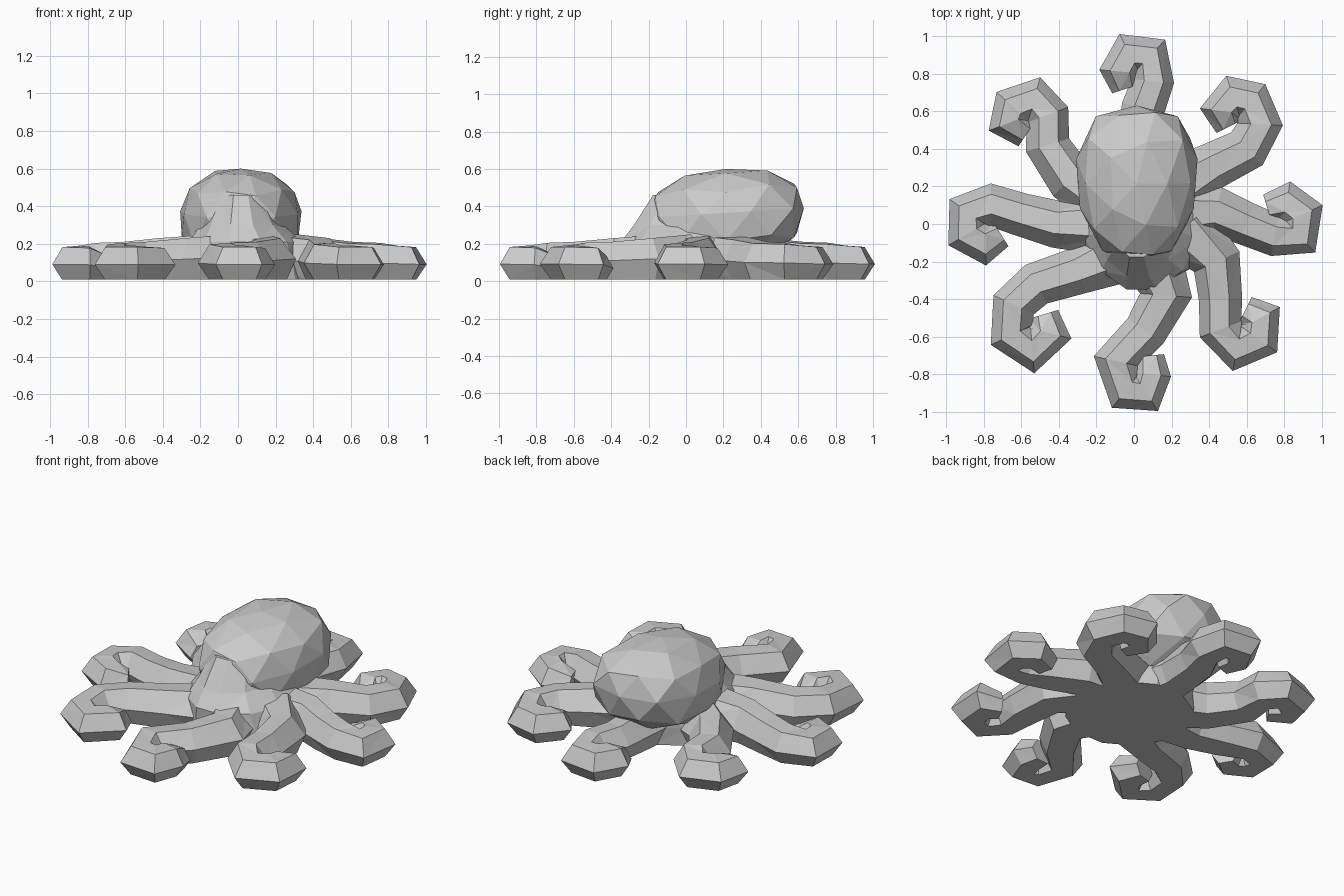
import bpy, bmesh, math
from mathutils import Vector

if "Cube" in bpy.data.objects:
    bpy.data.objects.remove(bpy.data.objects["Cube"])


def finish(name, bm):
    bmesh.ops.recalc_face_normals(bm, faces=bm.faces)
    me = bpy.data.meshes.new(name)
    bm.to_mesh(me)
    bm.free()
    ob = bpy.data.objects.new(name, me)
    bpy.context.collection.objects.link(ob)
    return ob


def loft(name, rings):
    """Skin a closed faceted solid through rings with equal point counts."""
    bm = bmesh.new()
    loops = [[bm.verts.new(p) for p in ring] for ring in rings]
    n = len(loops[0])
    for k, (a, b) in enumerate(zip(loops, loops[1:])):
        for i in range(n):
            j = (i + 1) % n
            if (i + k) % 2:
                bm.faces.new((a[i], a[j], b[j]))
                bm.faces.new((a[i], b[j], b[i]))
            else:
                bm.faces.new((a[i], a[j], b[i]))
                bm.faces.new((a[j], b[j], b[i]))
    bm.faces.new(loops[0])
    bm.faces.new(loops[-1])
    return finish(name, bm)


# flat-bottomed tentacle cross-section: sideways, height fraction
SECTION = [(-0.65, 0), (-1, 0.45), (-0.5, 0.96), (0.4, 1), (1, 0.5), (0.65, 0)]
WIDTHS = [0.17, 0.125, 0.115, 0.11, 0.108, 0.108, 0.105, 0.08]
HEIGHTS = [0.24, 0.22, 0.20, 0.195, 0.18, 0.18, 0.175, 0.13]
BASE = 0.01


def tentacle(name, path):
    pts = [Vector(p) for p in path]
    rings = []
    for i, p in enumerate(pts):
        before = (p - pts[i - 1]).normalized() if i else (pts[1] - p).normalized()
        after = (pts[i + 1] - p).normalized() if i < len(pts) - 1 else before
        d = (before + after).normalized()
        side = Vector((-d.y, d.x)) * min(1.15, 1 / max(d.dot(before), 0.5))
        ring = []
        for u, v in SECTION:
            if v == 0 and i > 2:
                u *= 0.8                      # the curl rounds off underneath
            q = p + side * u * WIDTHS[i]
            ring.append((q.x, q.y, BASE + v * HEIGHTS[i]))
        rings.append(ring)
    return loft(name, rings)


# eight curled tentacles, centre lines from root to tip
PATHS = {
    "front_tentacle": [(.08, -.15), (.17, -.38), (.06, -.57), (-.09, -.73),
                       (-.04, -.88), (.06, -.89), (.09, -.80), (.08, -.70)],
    "front_left_tentacle": [(-.05, -.14), (-.30, -.25), (-.52, -.32), (-.64, -.43),
                            (-.65, -.59), (-.54, -.67), (-.45, -.58), (-.48, -.48)],
    "front_right_tentacle": [(.27, -.02), (.44, -.20), (.46, -.40), (.46, -.56),
                             (.55, -.66), (.66, -.61), (.67, -.50), (.59, -.46)],
    "right_tentacle": [(.20, .06), (.44, .07), (.60, .00), (.75, -.06),
                       (.88, -.06), (.89, .05), (.81, .11), (.71, .08)],
    "back_right_tentacle": [(.17, .16), (.42, .31), (.60, .40), (.67, .53),
                            (.62, .65), (.53, .67), (.47, .60), (.51, .52)],
    "back_tentacle": [(.04, .15), (.03, .42), (.05, .62), (.10, .76),
                      (.08, .89), (-.02, .90), (-.07, .81), (-.04, .72)],
    "back_left_tentacle": [(-.12, .10), (-.34, .24), (-.46, .42), (-.46, .58),
                           (-.53, .66), (-.64, .62), (-.66, .54), (-.57, .48)],
    "left_tentacle": [(-.14, .00), (-.42, .00), (-.60, .05), (-.76, .10),
                      (-.88, .06), (-.88, -.05), (-.79, -.10), (-.71, -.05)],
}
for name, path in PATHS.items():
    tentacle(name, path)


# body skirt rising from the flat underside to the face
def oval(cx, cy, rx, ry, z, n=12):
    return [(cx + rx * math.cos(2 * math.pi * (i + .5) / n),
             cy + ry * math.sin(2 * math.pi * (i + .5) / n), z) for i in range(n)]


loft("body", [oval(.05, .02, .36, .36, BASE),
              oval(.04, .02, .35, .37, .12),
              oval(.04, .02, .31, .38, .21),
              oval(.02, .05, .23, .34, .30),
              oval(.015, .08, .15, .265, .46)])

# domed head: boxy faceted ellipsoid, deeper and wider towards its base
bm = bmesh.new()
bmesh.ops.create_icosphere(bm, subdivisions=2, radius=1)
for v in bm.verts:
    k = sum(abs(c) ** 2.5 for c in v.co) ** (-1 / 2.5)
    x, y, z = v.co * k
    taper = 1 + 0.10 * y - 0.10 * z
    depth = .235 if z > 0 else .27
    v.co = (.015 + .32 * x * taper, .215 + .415 * y, .365 + depth * z + .025 * y)
finish("head", bm)
